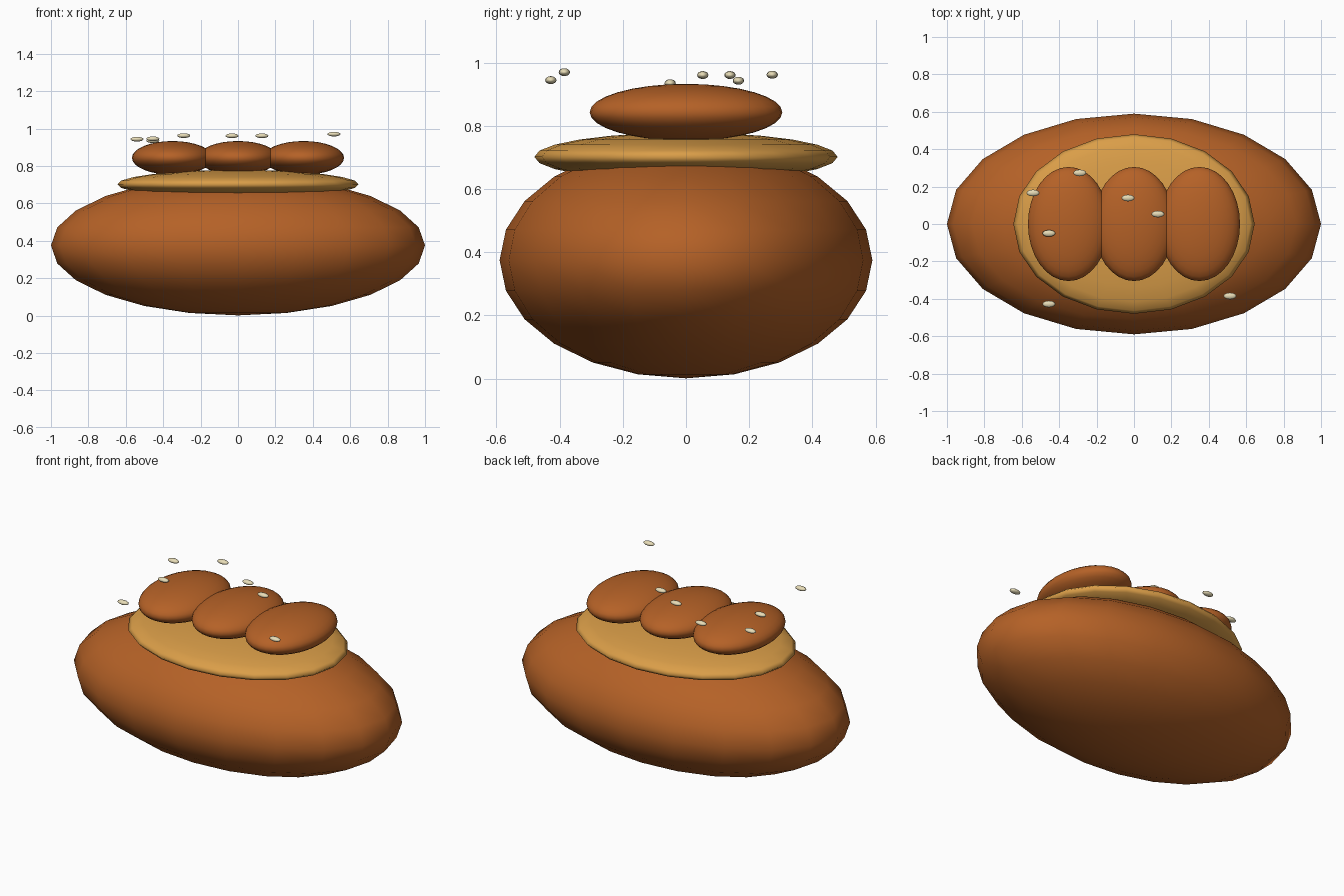
import bpy

if "Cube" in bpy.data.objects:
    bpy.data.objects.remove(bpy.data.objects["Cube"])


def material(name, rgb):
    m = bpy.data.materials.new(name)
    m.diffuse_color = (*rgb, 1.0)
    m.use_nodes = True
    m.node_tree.nodes["Principled BSDF"].inputs["Base Color"].default_value = m.diffuse_color
    return m


CRUST = material("baked crust", (0.46, 0.12, 0.02))
BUTTER = material("golden glaze", (0.70, 0.34, 0.065))
SEED = material("pale seed", (0.85, 0.76, 0.50))


def ellipsoid(name, centre, radii, mat, segments=20, rings=12):
    bpy.ops.mesh.primitive_uv_sphere_add(segments=segments, ring_count=rings, radius=1, location=centre)
    ob = bpy.context.object
    ob.name = name
    ob.scale = radii
    bpy.ops.object.transform_apply(location=False, rotation=False, scale=True)
    ob.data.materials.append(mat)
    bpy.ops.object.shade_smooth()
    return ob


# Loaf body and the flattened golden layer on top
ellipsoid("loaf_body", (0, 0, 0.375), (1.0, 0.59, 0.374), CRUST)
ellipsoid("golden_layer", (0, 0, 0.702), (0.645, 0.48, 0.077), BUTTER)

# Three overlapping crust ridges
for i in (-1, 0, 1):
    ellipsoid(f"crust_ridge_{i + 2}", (i * 0.35, 0, 0.843), (0.217, 0.305, 0.09), CRUST, 32, 16)

# Scattered seeds
seeds = [(-0.54, 0.166, 0.943), (-0.29, 0.273, 0.962), (-0.032, 0.139, 0.961),
         (0.128, 0.053, 0.961), (-0.455, -0.05, 0.935), (-0.455, -0.428, 0.945),
         (0.513, -0.385, 0.97)]
for n, p in enumerate(seeds, 1):
    ellipsoid(f"seed_{n}", p, (0.035, 0.018, 0.0125), SEED, 12, 8)
